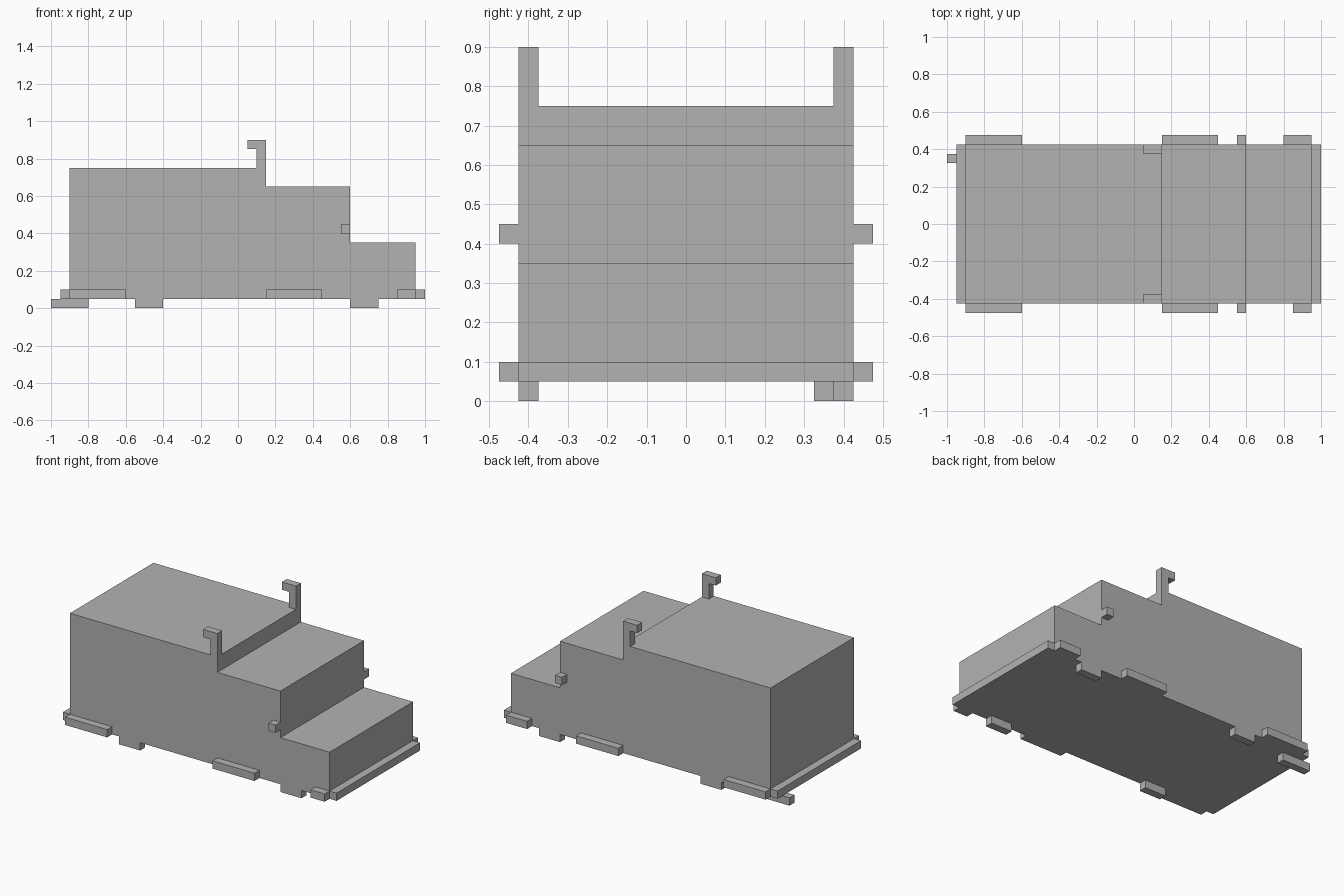
import bpy
import bmesh

if "Cube" in bpy.data.objects:
    bpy.data.objects.remove(bpy.data.objects["Cube"], do_unlink=True)

# Single flat colour
grey = bpy.data.materials.new("plain_grey")
grey.use_nodes = True
colour = (0.448, 0.448, 0.448, 1)
grey.diffuse_color = colour
grey.node_tree.nodes["Principled BSDF"].inputs["Base Color"].default_value = colour


def extrude_profile(name, profile, y0, y1):
    """Extrude an (x, z) outline from y0 to y1."""
    y0, y1 = sorted((y0, y1))
    bm = bmesh.new()
    face = bm.faces.new([bm.verts.new((x, y0, z)) for x, z in profile])
    result = bmesh.ops.extrude_face_region(bm, geom=[face])
    moved = [g for g in result["geom"] if isinstance(g, bmesh.types.BMVert)]
    bmesh.ops.translate(bm, vec=(0, y1 - y0, 0), verts=moved)
    bmesh.ops.recalc_face_normals(bm, faces=bm.faces)
    mesh = bpy.data.meshes.new(name)
    bm.to_mesh(mesh)
    bm.free()
    mesh.materials.append(grey)
    obj = bpy.data.objects.new(name, mesh)
    bpy.context.collection.objects.link(obj)
    return obj


def box(name, x0, x1, y0, y1, z0, z1):
    return extrude_profile(name, [(x0, z0), (x1, z0), (x1, z1), (x0, z1)], y0, y1)


# Geometry shared by the parts
half = 0.425     # half width of the body
t = 0.05         # thickness of all the small parts
floor = t
outer = half + t
inner = half - t

# Stepped body: cargo box, cab and bonnet
extrude_profile("body", [
    (-0.9, floor), (0.95, floor), (0.95, 0.35), (0.6, 0.35),
    (0.6, 0.65), (0.15, 0.65), (0.15, 0.75), (-0.9, 0.75)], -half, half)

# Bumpers
box("front_bumper", 0.95, 1, -half, half, floor, floor + t)
box("rear_bumper", -0.95, -0.9, -half, half, floor, floor + t)

# Exhaust pipe under the back left
box("exhaust_pipe", -1, -0.8, 0.325, 0.375, 0, floor)

# Parts repeated on both sides
for side, s in (("right", -1), ("left", 1)):
    # Hooked stacks at the front of the cargo box
    extrude_profile(side + "_stack", [
        (0.1, 0.75), (0.15, 0.75), (0.15, 0.9),
        (0.05, 0.9), (0.05, 0.85), (0.1, 0.85)], s * inner, s * half)
    # Wheels
    for end, x in (("rear", -0.55), ("front", 0.6)):
        box(f"{side}_{end}_wheel", x, x + 0.15, s * inner, s * half, 0, floor)
    # Side skirts
    for end, x in (("rear", -0.9), ("middle", 0.15)):
        box(f"{side}_{end}_skirt", x, x + 0.3, s * half, s * outer, floor, floor + t)
    # Mirrors
    box(side + "_mirror", 0.55, 0.6, s * half, s * outer, 0.4, 0.45)

# Front skirts, longer on the left
for side, s, x in (("right", -1, 0.85), ("left", 1, 0.8)):
    box(side + "_front_skirt", x, 0.95, s * half, s * outer, floor, floor + t)
